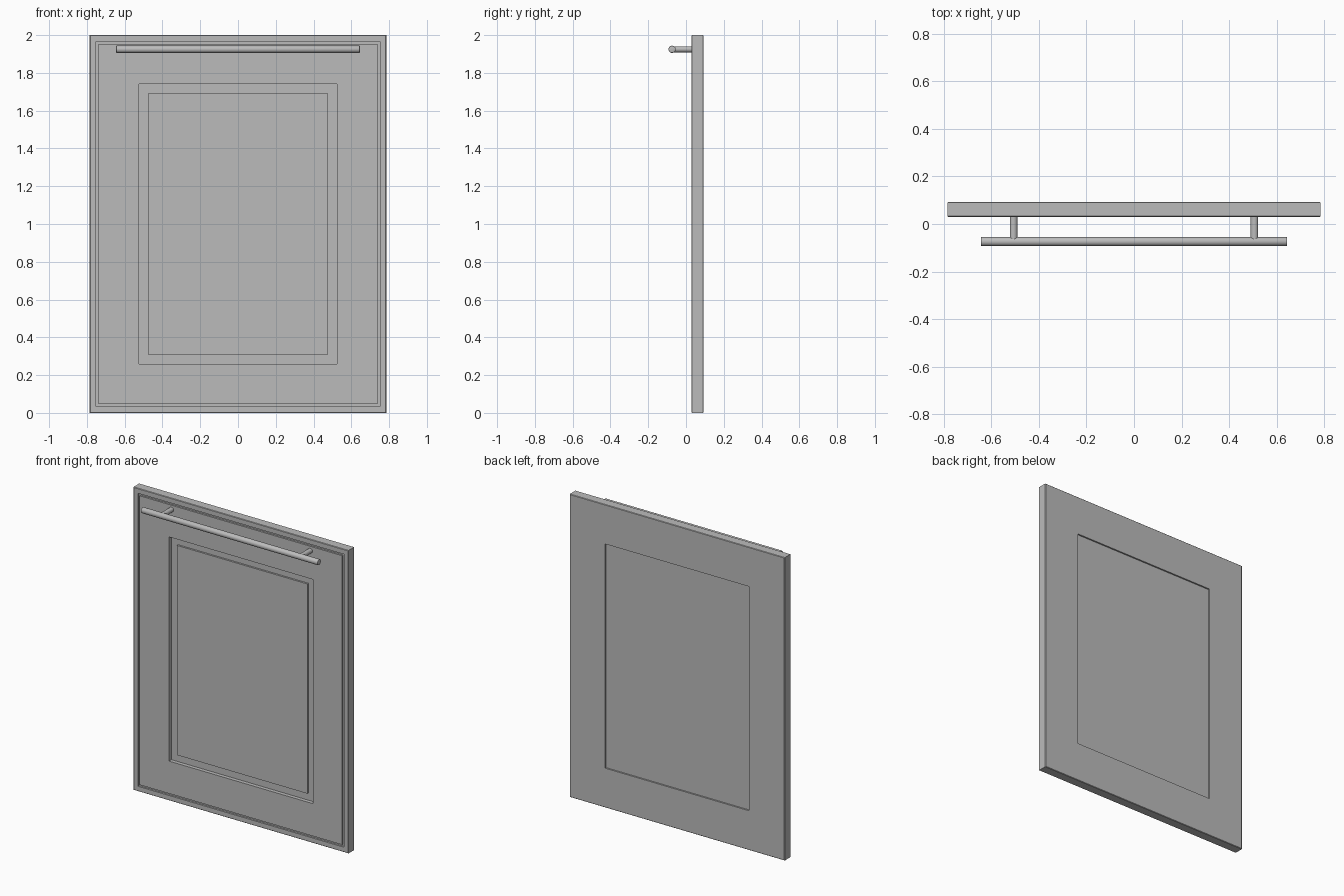
import bpy
import bmesh
from mathutils import Matrix, Vector

cube = bpy.data.objects.get("Cube")
if cube:
    bpy.data.objects.remove(cube, do_unlink=True)

HALF_W, HEIGHT = 0.785, 2.0
BACK, FRONT = 0.093, 0.03

grey = bpy.data.materials.new("plain_grey")
grey.use_nodes = True
grey.diffuse_color = (0.5, 0.5, 0.5, 1)
grey.node_tree.nodes["Principled BSDF"].inputs["Base Color"].default_value = (0.5, 0.5, 0.5, 1)


def finish(name, bm):
    bmesh.ops.recalc_face_normals(bm, faces=bm.faces)
    mesh = bpy.data.meshes.new(name)
    bm.to_mesh(mesh)
    bm.free()
    mesh.materials.append(grey)
    obj = bpy.data.objects.new(name, mesh)
    bpy.context.collection.objects.link(obj)
    return obj


def mitred(name, profile, closed):
    """Sweep (inset, y) points round the door rectangle; cap the ends if open."""
    bm = bmesh.new()
    rings = []
    for inset, y in profile:
        w, low, high = HALF_W - inset, inset, HEIGHT - inset
        rings.append([bm.verts.new(c) for c in
                      ((-w, y, low), (w, y, low), (w, y, high), (-w, y, high))])
    pairs = list(zip(rings, rings[1:]))
    if closed:
        pairs.append((rings[-1], rings[0]))
    else:
        bm.faces.new(rings[0])
        bm.faces.new(rings[-1])
    for a, b in pairs:
        for i in range(4):
            j = (i + 1) % 4
            bm.faces.new((a[i], a[j], b[j], b[i]))
    return finish(name, bm)


def rod(name, start, end, radius, bevel=0.0):
    start, end = Vector(start), Vector(end)
    axis = end - start
    turn = axis.to_track_quat("Z", "Y").to_matrix().to_4x4()
    bm = bmesh.new()
    bmesh.ops.create_cone(bm, cap_ends=True, segments=32, radius1=radius, radius2=radius,
                          depth=axis.length,
                          matrix=Matrix.Translation((start + end) / 2) @ turn)
    if bevel:
        rims = [e for e in bm.edges if any(len(f.verts) > 4 for f in e.link_faces)]
        bmesh.ops.bevel(bm, geom=rims, offset=bevel, segments=2, profile=0.5, affect="EDGES")
    obj = finish(name, bm)
    bpy.ops.object.select_all(action="DESELECT")
    obj.select_set(True)
    bpy.context.view_layer.objects.active = obj
    bpy.ops.object.shade_smooth_by_angle()
    return obj


# Frame with eased outer edges and a narrow groove round the front
EASE, GROOVE = 0.003, 0.012
mitred("door_frame", [
    (0.26, BACK), (EASE, BACK), (0, BACK - EASE),
    (0, FRONT + EASE), (EASE, FRONT),
    (0.033, FRONT), (0.033, FRONT + GROOVE), (0.046, FRONT + GROOVE), (0.046, FRONT),
    (0.26, FRONT)], closed=True)

# Recessed centre panel with a raised field
mitred("centre_panel", [
    (0.26, BACK - 0.01), (0.26, FRONT + 0.025),
    (0.308, FRONT + 0.025), (0.308, FRONT + 0.013)], closed=False)

# Bar handle on two posts
BAR_Y, BAR_Z = -0.074, 1.925
rod("handle_bar", (-0.645, BAR_Y, BAR_Z), (0.645, BAR_Y, BAR_Z), 0.019, bevel=0.003)
for side, label in ((1, "left"), (-1, "right")):
    rod(f"handle_post_{label}", (side * 0.507, BAR_Y, BAR_Z), (side * 0.507, FRONT, BAR_Z), 0.016)
